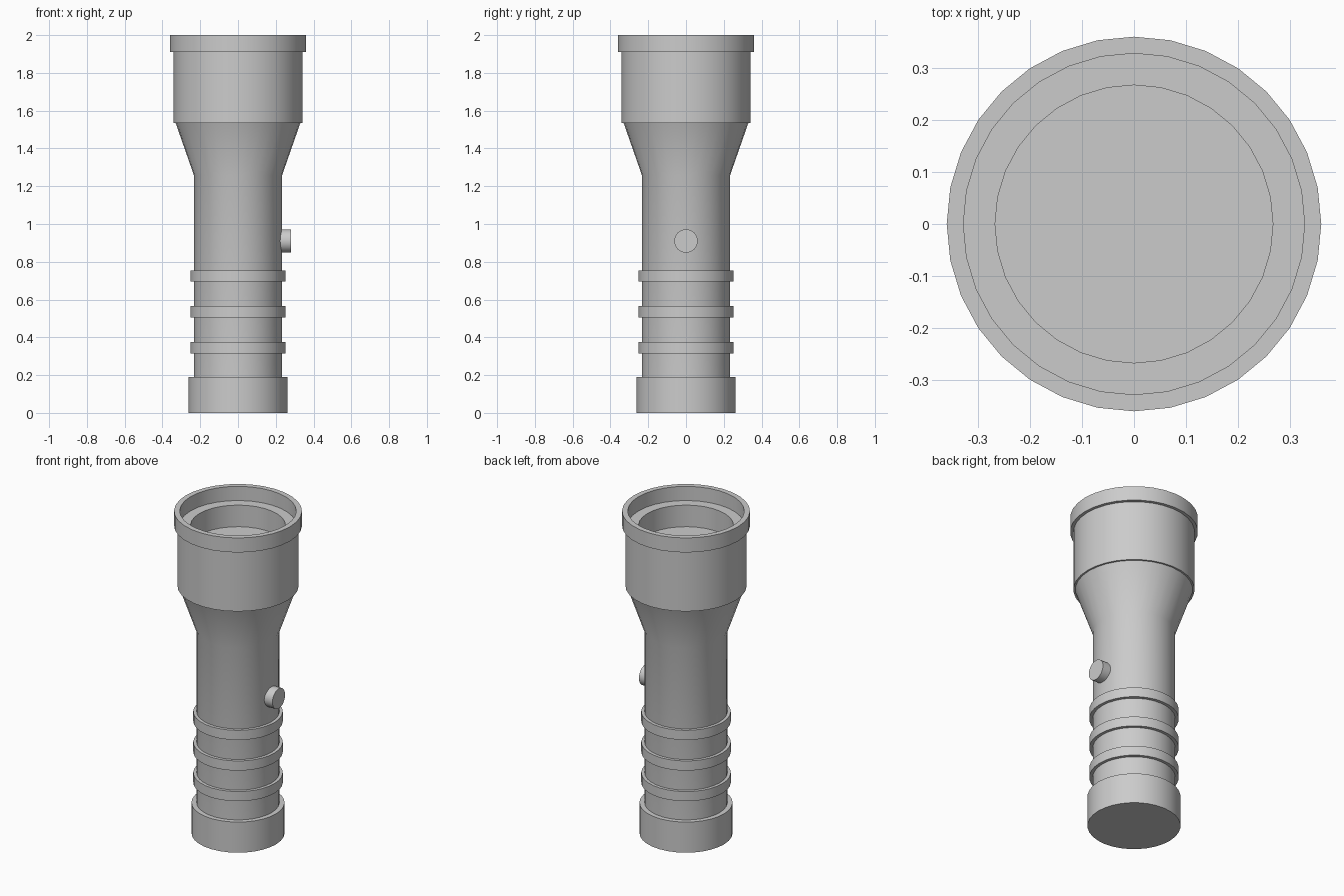
import bpy, math

cube = bpy.data.objects.get("Cube")
if cube:
    bpy.data.objects.remove(cube, do_unlink=True)

SIDES = 32

grey = bpy.data.materials.new("plain_grey")
grey.use_nodes = True
grey.diffuse_color = (0.6, 0.6, 0.6, 1)
grey.node_tree.nodes["Principled BSDF"].inputs["Base Color"].default_value = (0.6, 0.6, 0.6, 1)


def finish(obj):
    """Apply the material and smooth shading with sharp edges."""
    obj.data.materials.clear()
    obj.data.materials.append(grey)
    bpy.ops.object.select_all(action="DESELECT")
    obj.select_set(True)
    bpy.context.view_layer.objects.active = obj
    bpy.ops.object.shade_smooth_by_angle(angle=math.radians(30))
    return obj


def lathe(name, profile, closed=False):
    """Turn a (radius, height) profile, listed bottom to top, around z."""
    verts, faces = [], []
    for r, z in profile:
        for i in range(SIDES):
            a = math.tau * i / SIDES
            verts.append((r * math.cos(a), r * math.sin(a), z))
    rows = len(profile)
    for k in range(rows if closed else rows - 1):
        low, high = k * SIDES, (k + 1) % rows * SIDES
        for i in range(SIDES):
            j = (i + 1) % SIDES
            faces.append((low + i, low + j, high + j, high + i))
    if not closed:
        faces.append(tuple(reversed(range(SIDES))))
        faces.append(tuple(range((rows - 1) * SIDES, rows * SIDES)))
    mesh = bpy.data.meshes.new(name)
    mesh.from_pydata(verts, [], faces)
    obj = bpy.data.objects.new(name, mesh)
    bpy.context.collection.objects.link(obj)
    return finish(obj)


# Handle tube flaring into the head
lathe("body", [(0.233, 0.1), (0.233, 1.257), (0.332, 1.54)])

# End cap at the bottom
lathe("end_cap", [(0.262, 0), (0.262, 0.19)])

# Three raised grip rings
for n in range(3):
    z = 0.315 + 0.19 * n
    lathe(f"grip_ring_{n + 1}",
          [(0.22, z), (0.252, z), (0.252, z + 0.06), (0.22, z + 0.06)], closed=True)

# Head with the recessed lens well
lathe("head", [(0.341, 1.535), (0.341, 1.912), (0.267, 1.912), (0.267, 1.778)])

# Open rim around the front of the head
lathe("rim", [(0.328, 1.91), (0.36, 1.91), (0.36, 2.0), (0.328, 2.0)], closed=True)

# Round switch button on the side
bpy.ops.mesh.primitive_cylinder_add(
    vertices=SIDES, radius=0.062, depth=0.08,
    location=(0.24, 0, 0.91), rotation=(0, math.pi / 2, 0))
button = bpy.context.object
button.name = "switch_button"
finish(button)
